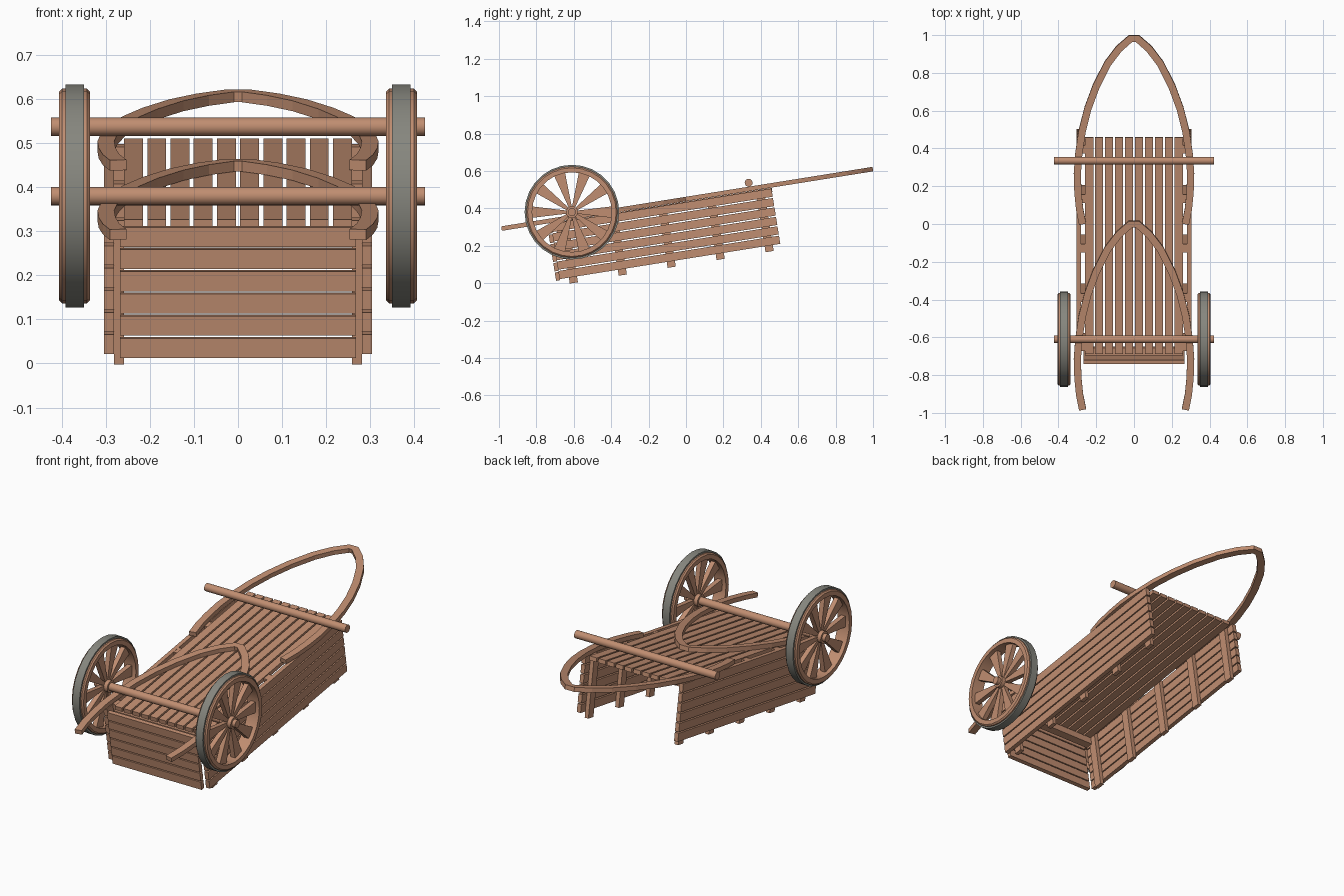
import bpy, bmesh, math
from mathutils import Matrix, Vector

cube = bpy.data.objects.get("Cube")
if cube:
    bpy.data.objects.remove(cube, do_unlink=True)


def material(name, color):
    m = bpy.data.materials.new(name)
    m.use_nodes = True
    m.diffuse_color = (*color, 1)
    m.node_tree.nodes["Principled BSDF"].inputs["Base Color"].default_value = (*color, 1)
    return m


WOOD = material("warm wood", (0.53, 0.27, 0.165))
GREY = material("grey tyre", (0.24, 0.24, 0.21))

# The cart body leans; parts below are laid out flat and then tilted
TILT = Matrix.Translation((0, 0, 0.45)) @ Matrix.Rotation(math.radians(9.1), 4, 'X')


def finish(name, bm, mat, matrix=None, smooth=False):
    if matrix:
        bm.transform(matrix)
    bmesh.ops.recalc_face_normals(bm, faces=bm.faces)
    mesh = bpy.data.meshes.new(name)
    bm.to_mesh(mesh)
    bm.free()
    mesh.materials.append(mat)
    ob = bpy.data.objects.new(name, mesh)
    bpy.context.collection.objects.link(ob)
    if smooth:
        bpy.ops.object.select_all(action='DESELECT')
        ob.select_set(True)
        bpy.context.view_layer.objects.active = ob
        bpy.ops.object.shade_smooth_by_angle(angle=math.radians(35))
    return ob


def add_box(bm, low, high):
    low, high = Vector(low), Vector(high)
    size = Matrix.Diagonal((*(high - low), 1))
    bmesh.ops.create_cube(bm, size=1, matrix=Matrix.Translation((low + high) / 2) @ size)


def lathe(bm, profile, sides, center):
    """Spin closed (x, radius) profile around the x axis."""
    rings = []
    for i in range(sides):
        a = math.tau * i / sides
        rings.append([bm.verts.new(Vector((x, r * math.sin(a), r * math.cos(a))) + center)
                      for x, r in profile])
    n = len(profile)
    for i in range(sides):
        a, b = rings[i], rings[(i + 1) % sides]
        for j in range(n):
            k = (j + 1) % n
            bm.faces.new((a[j], a[k], b[k], b[j]))


def rod(name, y, z, radius, half):
    bm = bmesh.new()
    bmesh.ops.create_cone(bm, cap_ends=True, segments=20, radius1=radius, radius2=radius,
                          depth=2 * half,
                          matrix=Matrix.Translation((0, y, z)) @ Matrix.Rotation(math.pi / 2, 4, 'Y'))
    finish(name, bm, WOOD, smooth=True)


# Deck slats
PITCH = 0.0527
bm = bmesh.new()
for i in range(10):
    x = (i - 4.5) * PITCH
    add_box(bm, (x - 0.0215, -0.70, -0.035), (x + 0.0215, 0.462, -0.013))
finish("deck_slats", bm, WOOD, TILT)

# Bar under the front edge of the deck
bm = bmesh.new()
add_box(bm, (-0.26, -0.71, -0.075), (0.26, -0.67, -0.036))
finish("deck_crossbar", bm, WOOD, TILT)

# Front panel planks
bm = bmesh.new()
for i in range(6):
    z = -0.322 + i * 0.051
    add_box(bm, (-0.268, -0.755, z), (0.268, -0.733, z + 0.045))
finish("front_panel", bm, WOOD, TILT)

# Side panels: planks outside, posts inside
for side, s in (("left", 1), ("right", -1)):
    bm = bmesh.new()
    for i in range(6):
        z = -0.316 + i * 0.051
        add_box(bm, (min(s * 0.281, s * 0.304), -0.735, z),
                (max(s * 0.281, s * 0.304), 0.46, z + 0.044))
    finish(side + "_panel_planks", bm, WOOD, TILT)
    bm = bmesh.new()
    for i in range(5):
        y = -0.663 + i * 0.265
        add_box(bm, (min(s * 0.259, s * 0.281), y - 0.022, -0.348),
                (max(s * 0.259, s * 0.281), y + 0.022, -0.018))
    finish(side + "_panel_posts", bm, WOOD, TILT)

# Bent pointed handles
HALF = [(0.272, 0.0), (0.288, 0.08), (0.297, 0.17), (0.300, 0.27), (0.292, 0.38),
        (0.274, 0.50), (0.244, 0.62), (0.200, 0.74), (0.140, 0.86), (0.080, 0.94), (0.018, 0.995)]


def handle(name, shift):
    path = [Vector((x, y + shift, 0)) for x, y in HALF]
    path += [Vector((-p.x, p.y, 0)) for p in reversed(path)]
    bm = bmesh.new()
    rings = []
    for i, p in enumerate(path):
        t = path[min(i + 1, len(path) - 1)] - path[max(i - 1, 0)]
        n = Vector((t.y, -t.x, 0)).normalized() * 0.019
        rings.append([bm.verts.new(p + n * a + Vector((0, 0, b * 0.012)))
                      for a, b in ((-1, -1), (1, -1), (1, 1), (-1, 1))])
    for a, b in zip(rings, rings[1:]):
        for j in range(4):
            k = (j + 1) % 4
            bm.faces.new((a[j], a[k], b[k], b[j]))
    bm.faces.new(rings[0])
    bm.faces.new(rings[-1])
    finish(name, bm, WOOD, TILT)


handle("rear_handle", 0.0)
handle("front_handle", -0.995)

# Axles
AXLE_Y, AXLE_Z = -0.61, 0.38
rod("front_axle", AXLE_Y, AXLE_Z, 0.021, 0.424)
rod("rear_axle", 0.335, 0.537, 0.021, 0.424)

# Wheels: tyre, chamfered rim, hub and flared spokes
for side, s in (("left", 1), ("right", -1)):
    c = Vector((s * 0.371, AXLE_Y, AXLE_Z))
    bm = bmesh.new()
    lathe(bm, [(-0.021, 0.235), (-0.021, 0.253), (0.021, 0.253), (0.021, 0.235)], 28, c)
    finish(side + "_tyre", bm, GREY, smooth=True)

    bm = bmesh.new()
    lathe(bm, [(-0.035, 0.213), (-0.035, 0.237), (-0.028, 0.244),
               (0.028, 0.244), (0.035, 0.237), (0.035, 0.213)], 28, c)
    finish(side + "_rim", bm, WOOD, smooth=True)

    bm = bmesh.new()
    lathe(bm, [(-0.034, 0.015), (-0.034, 0.032), (0.034, 0.032), (0.034, 0.015)], 16, c)
    finish(side + "_hub", bm, WOOD, smooth=True)

    bm = bmesh.new()
    for i in range(10):
        blade = bmesh.ops.create_cube(bm, size=1)["verts"]
        for v in blade:
            outer = v.co.z > 0
            v.co = Vector((v.co.x * 0.026, v.co.y * (0.062 if outer else 0.016),
                           0.218 if outer else 0.025))
        bmesh.ops.transform(bm, verts=blade, matrix=Matrix.Translation(c)
                            @ Matrix.Rotation(math.tau * (i + 0.5) / 10, 4, 'X'))
    finish(side + "_spokes", bm, WOOD)
